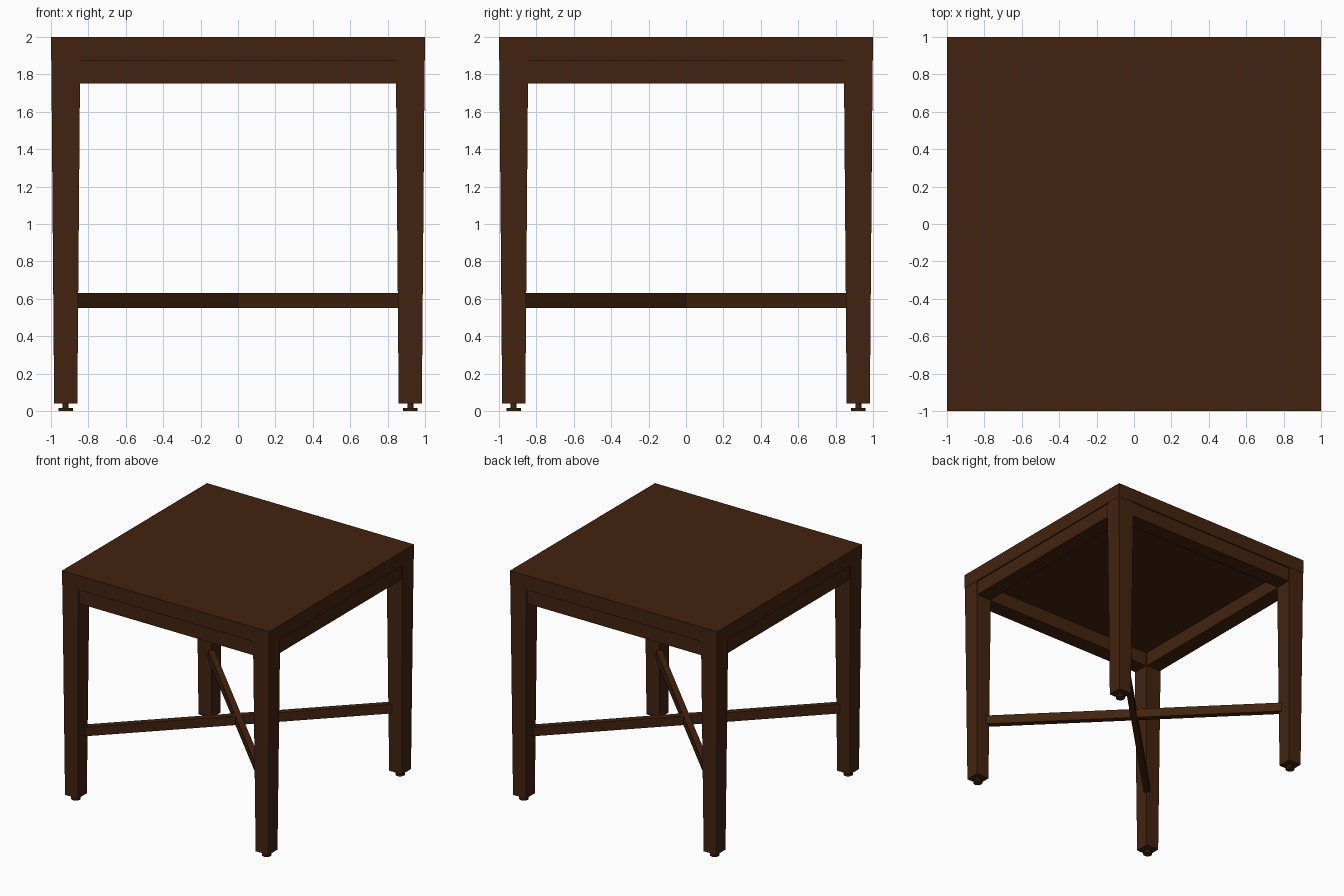
import bpy, bmesh, math
from mathutils import Matrix, Vector

if "Cube" in bpy.data.objects:
    bpy.data.objects.remove(bpy.data.objects["Cube"])

wood = bpy.data.materials.new("dark brown wood")
wood.diffuse_color = (0.055, 0.0165, 0.0048, 1)
wood.use_nodes = True
wood.node_tree.nodes["Principled BSDF"].inputs["Base Color"].default_value = wood.diffuse_color


def finish(name, bm):
    mesh = bpy.data.meshes.new(name)
    bmesh.ops.recalc_face_normals(bm, faces=bm.faces)
    bm.to_mesh(mesh)
    bm.free()
    mesh.materials.append(wood)
    ob = bpy.data.objects.new(name, mesh)
    bpy.context.collection.objects.link(ob)
    return ob


def box(name, size, centre, angle=0.0):
    bm = bmesh.new()
    bmesh.ops.create_cube(bm, size=1)
    bmesh.ops.scale(bm, vec=size, verts=bm.verts)
    bmesh.ops.rotate(bm, matrix=Matrix.Rotation(angle, 3, 'Z'), verts=bm.verts)
    bmesh.ops.translate(bm, vec=centre, verts=bm.verts)
    return finish(name, bm)


def tapered_leg(name, x, y, z0, z1, half0, half1):
    bm = bmesh.new()
    bmesh.ops.create_cube(bm, size=2)
    for v in bm.verts:
        h, z = (half1, z1) if v.co.z > 0 else (half0, z0)
        v.co = Vector((x + v.co.x * h, y + v.co.y * h, z))
    return finish(name, bm)


def disc(name, radius, x, y, z0, z1):
    bm = bmesh.new()
    bmesh.ops.create_cone(bm, cap_ends=True, segments=16, radius1=radius,
                          radius2=radius, depth=z1 - z0,
                          matrix=Matrix.Translation((x, y, (z0 + z1) / 2)))
    ob = finish(name, bm)
    for p in ob.data.polygons:
        p.use_smooth = len(p.vertices) == 4
    ob.data.set_sharp_from_angle(angle=math.radians(35))
    return ob


# Table top slab
box("table_top", (2, 2, 0.125), (0, 0, 1.9375))

# Four tapered legs with levelling feet
LEG = 0.921
for sy, fb in ((-1, "front"), (1, "back")):
    for sx, lr in ((-1, "left"), (1, "right")):
        x, y = sx * LEG, sy * LEG
        tapered_leg(f"{fb}_{lr}_leg", x, y, 0.04, 1.875, 0.062, 0.077)
        disc(f"{fb}_{lr}_foot_pad", 0.038, x, y, 0.0, 0.015)
        disc(f"{fb}_{lr}_foot_stem", 0.016, x, y, 0.015, 0.045)

# Apron rails between the legs
RAIL_OUT, RAIL_IN = 0.99, 0.85
for s, a, b in ((-1, "front", "left"), (1, "back", "right")):
    mid, thick = s * (RAIL_OUT + RAIL_IN) / 2, RAIL_OUT - RAIL_IN
    box(f"{a}_apron", (1.69, thick, 0.125), (0, mid, 1.8125))
    box(f"{b}_apron", (thick, 1.69, 0.125), (mid, 0, 1.8125))

# Crossed diagonal stretchers
for s, name in ((1, "first_stretcher"), (-1, "second_stretcher")):
    box(name, (2 * 0.875 * math.sqrt(2), 0.05, 0.08), (0, 0, 0.59), s * math.pi / 4)
